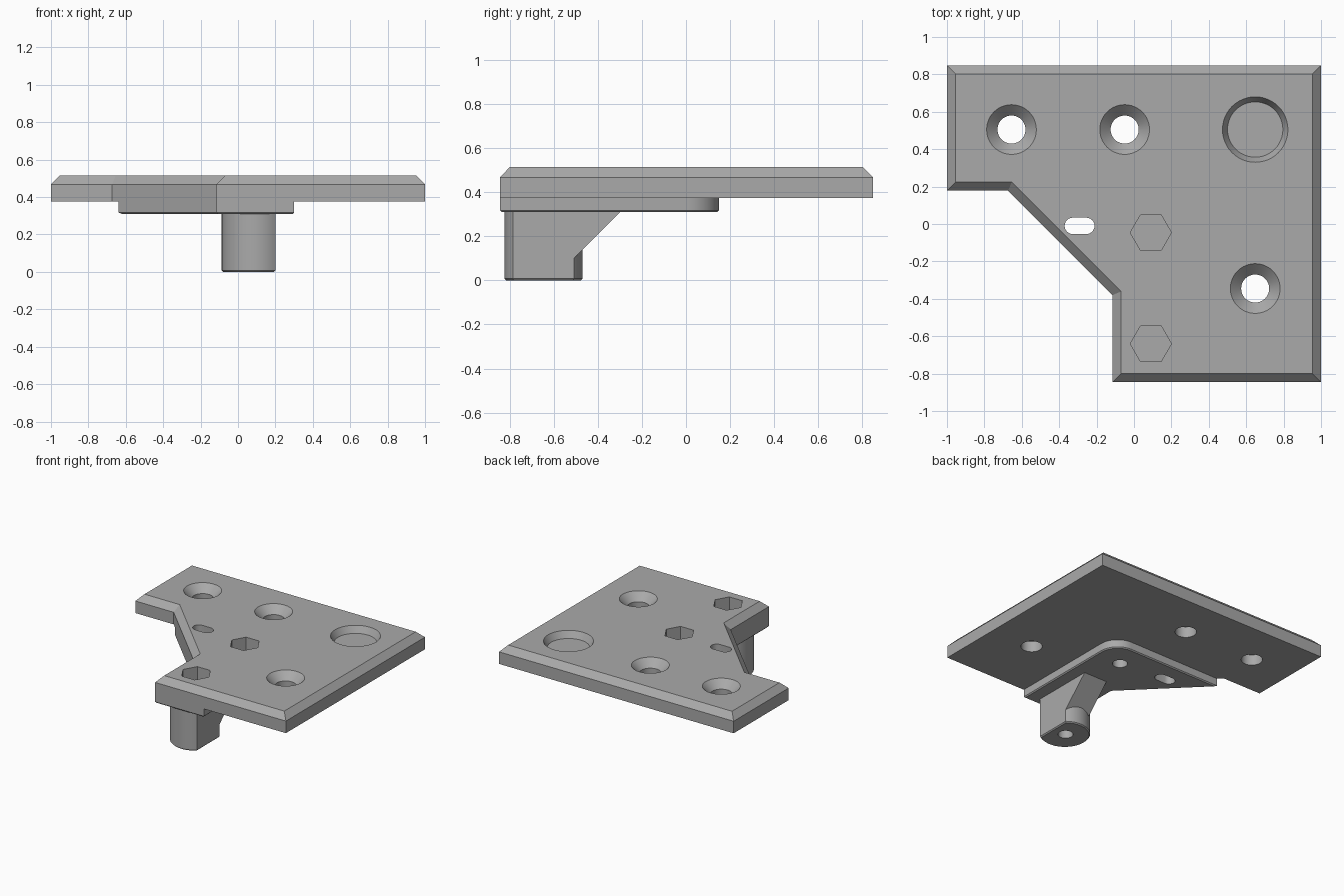
import bpy, bmesh
from math import cos, sin, pi, acos
from mathutils import Vector

cube = bpy.data.objects.get("Cube")
if cube:
    bpy.data.objects.remove(cube, do_unlink=True)

grey = bpy.data.materials.new("plain grey")
grey.use_nodes = True
colour = (0.40, 0.40, 0.40, 1)
grey.diffuse_color = colour
grey.node_tree.nodes["Principled BSDF"].inputs["Base Color"].default_value = colour


def arc(cx, cy, r, a, b, n):
    return [(cx + r * cos(a + (b - a) * i / n), cy + r * sin(a + (b - a) * i / n)) for i in range(n + 1)]


def circle(cx, cy, r, n=48):
    return arc(cx, cy, r, 0, 2 * pi, n)[:-1]


def inset(poly, d):
    # mitred inward offset of a counter-clockwise outline
    out = []
    for i, p in enumerate(poly):
        p, a, b = Vector(p), Vector(poly[i - 1]), Vector(poly[(i + 1) % len(poly)])
        u, v = (p - a).normalized(), (b - p).normalized()
        n1, n2 = Vector((-u.y, u.x)), Vector((-v.y, v.x))
        out.append(tuple(p + (n1 + n2) * d / (1 + n1.dot(n2))))
    return out


def loft(name, layers, place=lambda x, y, z: (x, y, z)):
    # closed solid through outlines stacked at given heights
    bm = bmesh.new()
    rings = [[bm.verts.new(place(x, y, z)) for x, y in poly] for poly, z in layers]
    n = len(rings[0])
    bm.faces.new(rings[0][::-1])
    bm.faces.new(rings[-1])
    for lo, hi in zip(rings, rings[1:]):
        for i in range(n):
            j = (i + 1) % n
            bm.faces.new((lo[i], lo[j], hi[j], hi[i]))
    bmesh.ops.recalc_face_normals(bm, faces=bm.faces)
    mesh = bpy.data.meshes.new(name)
    bm.to_mesh(mesh)
    bm.free()
    mesh.materials.append(grey)
    ob = bpy.data.objects.new(name, mesh)
    bpy.context.collection.objects.link(ob)
    return ob


BASE, TOP, PAD = 0.375, 0.515, 0.31
OVER = 0.01  # cutter overshoot

# Notched plate with chamfered upper rim
outline = [(-1, 0.848), (-1, 0.178), (-0.673, 0.178), (-0.115, -0.38),
           (-0.115, -0.845), (1, -0.845), (1, 0.848)]
plate = loft("plate", [(outline, BASE), (outline, 0.468), (inset(outline, 0.046), TOP)])

# Raised pad below, with one rounded corner
pad_outline = [(-0.64, 0.145), (-0.115, -0.38), (-0.115, -0.845), (0.3, -0.845)]
pad_outline += arc(0.15, 0, 0.15, 0, pi / 2, 12)
pad = loft("pad", [(inset(pad_outline, 0.008), PAD), (pad_outline, PAD + 0.008), (pad_outline, BASE)])

# Round post with one flat side
px, py, pr = 0.09, -0.647, 0.177
flat = acos(0.11 / pr)
post_outline = arc(px, py, pr, flat, 2 * pi - flat, 48)
post = loft("post", [(inset(post_outline, 0.008), 0), (post_outline, 0.008), (post_outline, PAD)])

# Sloped rib joining the post to the pad
loft("rib", [([(-0.585, 0.1), (-0.51, 0.1), (-0.3, PAD), (-0.585, PAD)], 0),
             ([(-0.585, 0.1), (-0.51, 0.1), (-0.3, PAD), (-0.585, PAD)], 0.2)],
     lambda y, z, x: (x, y, z))

cuts = []


def cutter(targets, layers):
    ob = loft("cutter", layers)
    ob.hide_render = True
    cuts.append(ob)
    for t in targets:
        mod = t.modifiers.new("cut", 'BOOLEAN')
        mod.operation = 'DIFFERENCE'
        mod.solver = 'EXACT'
        mod.object = ob


# Countersunk screw holes
for x, y in ((-0.655, 0.505), (-0.05, 0.505), (0.648, -0.345)):
    cutter([plate], [(circle(x, y, 0.075), BASE - OVER), (circle(x, y, 0.075), TOP - 0.058),
                     (circle(x, y, 0.133), TOP), (circle(x, y, 0.133), TOP + OVER)])

# Shallow round pocket
cutter([plate], [(circle(0.648, 0.505, 0.148), TOP - 0.05), (circle(0.648, 0.505, 0.175), TOP),
                 (circle(0.648, 0.505, 0.175), TOP + OVER)])

# Hexagonal nut pockets and the bolt holes beneath them
for y, low, parts in ((-0.046, PAD, [plate, pad]), (-0.64, 0, [plate, pad, post])):
    hexagon = circle(px, y, 0.11, 6)
    cutter([plate], [(hexagon, 0.4), (hexagon, TOP + OVER)])
    bolt = circle(px, y, 0.053, 32)
    cutter(parts, [(bolt, low - OVER), (bolt, 0.388)])

# Oblong slot right through
slot = arc(-0.255, -0.01, 0.044, -pi / 2, pi / 2, 12) + arc(-0.327, -0.01, 0.044, pi / 2, 3 * pi / 2, 12)
cutter([plate, pad], [(slot, PAD - OVER), (slot, TOP + OVER)])

# Bake the cuts, then drop the cutters
deps = bpy.context.evaluated_depsgraph_get()
deps.update()
for ob in (plate, pad, post):
    baked = bpy.data.meshes.new_from_object(ob.evaluated_get(deps))
    ob.modifiers.clear()
    ob.data = baked
for ob in cuts:
    bpy.data.objects.remove(ob, do_unlink=True)

# Smooth round walls, sharp edges kept
bpy.ops.object.select_all(action='DESELECT')
for ob in (plate, pad, post):
    ob.select_set(True)
bpy.context.view_layer.objects.active = plate
bpy.ops.object.shade_smooth_by_angle(angle=pi / 6)
